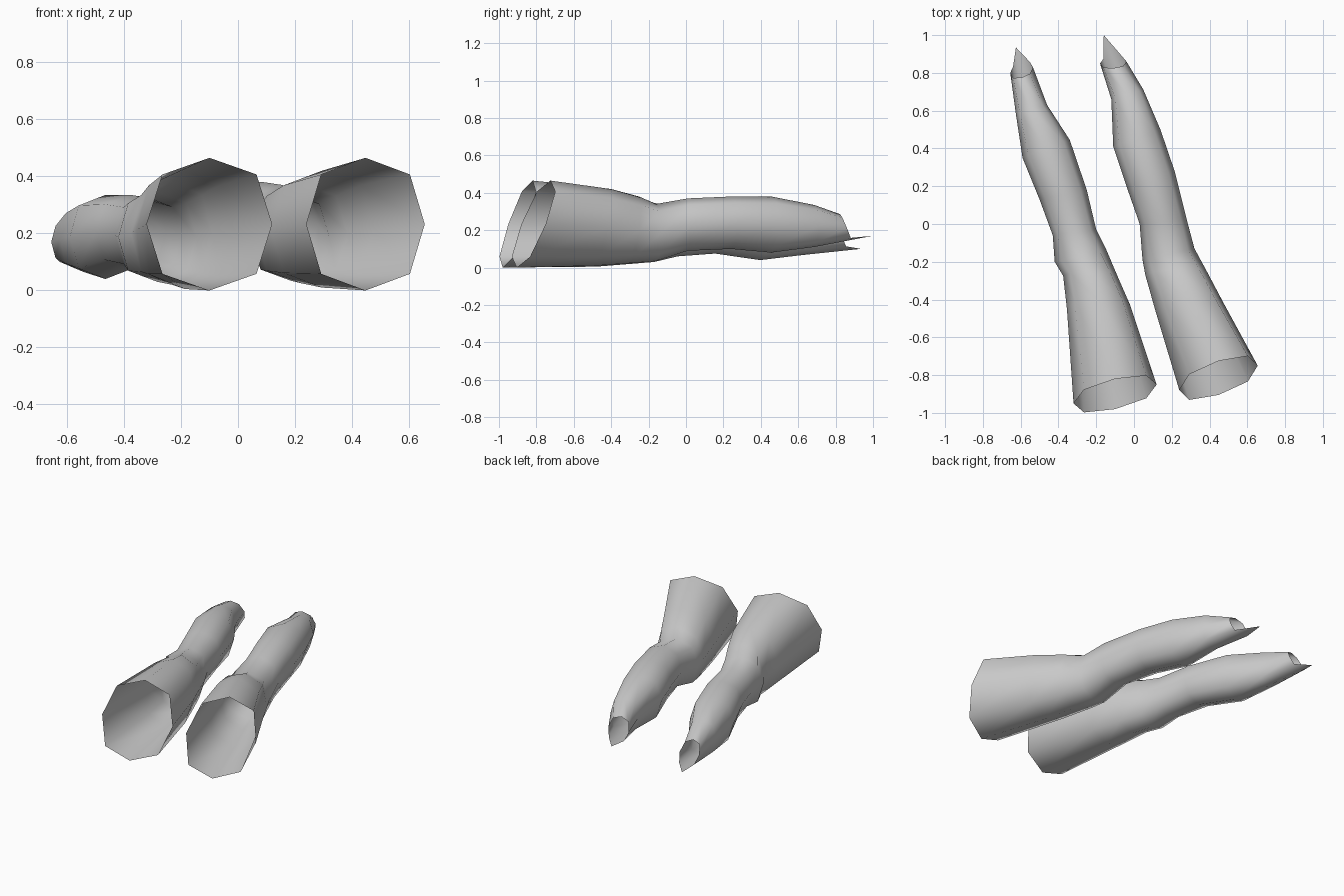
import bpy, bmesh, math
from mathutils import Vector

if "Cube" in bpy.data.objects:
    bpy.data.objects.remove(bpy.data.objects["Cube"])

SIDES = 8


def ring(bm, xl, yl, xr, yr, zlo, zhi, tilt):
    # octagonal section spanning left edge, right edge, bottom and top
    mid = Vector(((xl + xr) / 2, (yl + yr) / 2, (zlo + zhi) / 2))
    side = Vector(((xr - xl) / 2, (yr - yl) / 2, 0))
    up = Vector((0, tilt, (zhi - zlo) / 2))
    verts = []
    for i in range(SIDES):
        a = 2 * math.pi * i / SIDES
        k = 1.06 if i % 2 else 1.0
        verts.append(bm.verts.new(mid + side * math.cos(a) * k + up * math.sin(a) * k))
    return verts


def leg(name, sections, tip):
    bm = bmesh.new()
    rings = [ring(bm, *s) for s in sections]
    # pointed flap under the open ankle
    rings[-1][SIDES * 3 // 4].co = tip
    for a, b in zip(rings, rings[1:]):
        for i in range(SIDES):
            j = (i + 1) % SIDES
            bm.faces.new((a[i], a[j], b[j], b[i]))
    bmesh.ops.recalc_face_normals(bm, faces=bm.faces)
    me = bpy.data.meshes.new(name)
    bm.to_mesh(me)
    bm.free()
    ob = bpy.data.objects.new(name, me)
    bpy.context.collection.objects.link(ob)
    # recalculated normals on an open tube: make sure they point outward
    f = me.polygons[0]
    centre = sum((me.vertices[i].co for i in range(SIDES)), Vector()) / SIDES
    if f.normal.dot(f.center - centre) < 0:
        me.flip_normals()
    me.shade_smooth()
    return ob


# sections from open thigh to ankle: left x,y, right x,y, bottom z, top z, tilt
leg("left_leg", [
    (-.32, -.95, .12, -.85, 0, .465, .08),
    (-.355, -.45, -.02, -.43, .005, .42, .04),
    (-.375, -.275, -.09, -.27, .02, .38, .02),
    (-.42, -.2, -.145, -.14, .03, .345, 0),
    (-.43, -.06, -.2, -.03, .06, .325, 0),
    (-.5, .13, -.25, .18, .075, .335, 0),
    (-.59, .35, -.34, .445, .04, .335, 0),
    (-.625, .58, -.46, .63, .065, .3, 0),
    (-.655, .8, -.535, .83, .095, .245, -.04),
], (-.625, .935, .1))

leg("right_leg", [
    (.24, -.88, .655, -.75, 0, .465, .09),
    (.115, -.465, .475, -.42, .01, .42, .04),
    (.06, -.27, .385, -.25, .025, .375, .02),
    (.045, -.19, .32, -.13, .035, .34, 0),
    (.03, 0, .28, .02, .09, .37, 0),
    (-.04, .2, .215, .28, .1, .38, 0),
    (-.11, .41, .14, .5, .08, .38, 0),
    (-.12, .66, .05, .71, .11, .335, 0),
    (-.18, .85, -.04, .86, .14, .285, -.03),
], (-.16, 1.0, .17))
